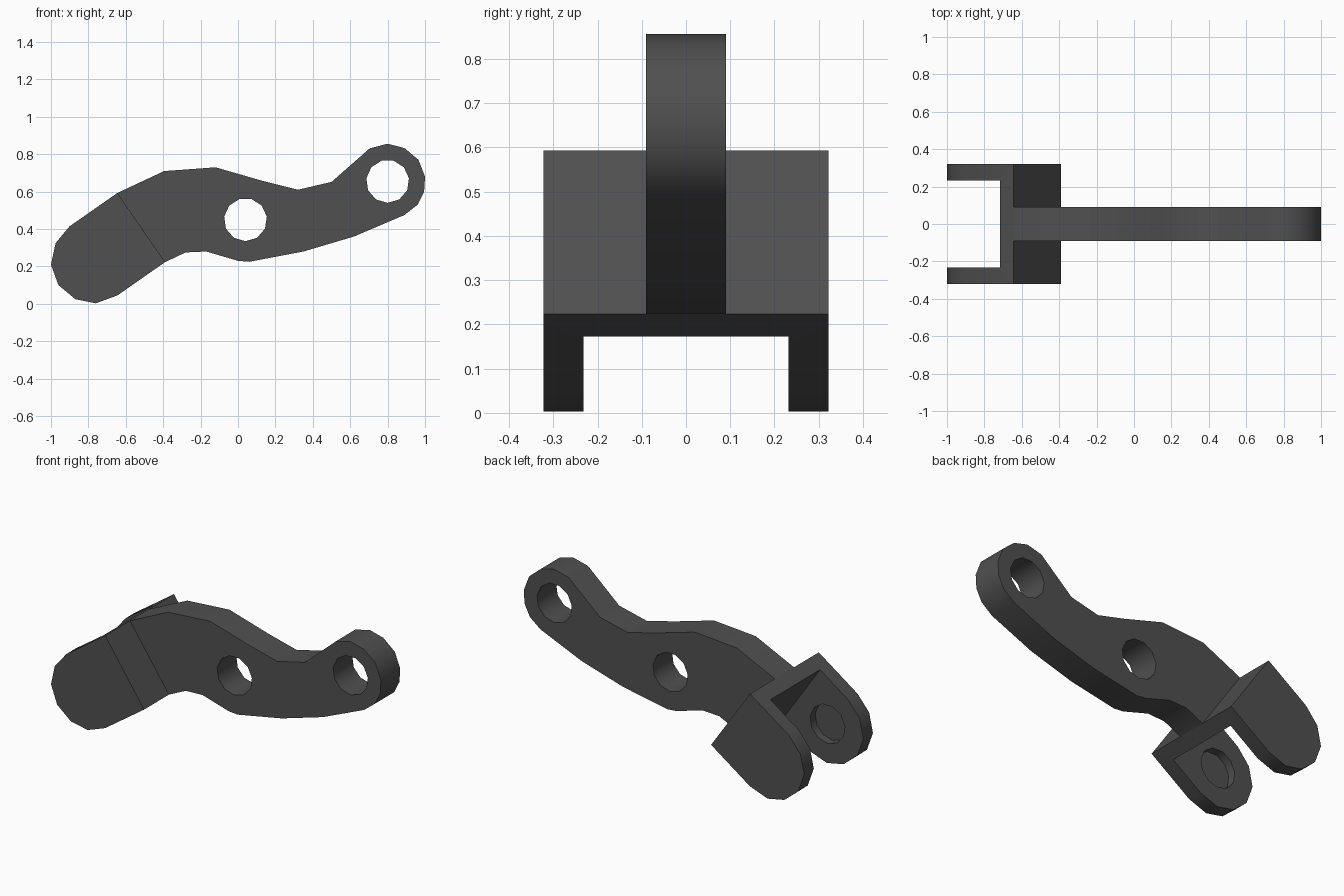
import bpy, bmesh, math
from math import cos, sin

cube = bpy.data.objects.get("Cube")
if cube:
    bpy.data.objects.remove(cube, do_unlink=True)

steel = bpy.data.materials.new("dark_grey")
steel.use_nodes = True
steel.diffuse_color = (0.08, 0.08, 0.08, 1)
steel.node_tree.nodes["Principled BSDF"].inputs["Base Color"].default_value = (0.08, 0.08, 0.08, 1)


def prism(name, outline, half):
    """Side profile in x and z, extruded to both sides of y = 0."""
    bm = bmesh.new()
    face = bm.faces.new([bm.verts.new((x, -half, z)) for x, z in outline])
    grown = bmesh.ops.extrude_face_region(bm, geom=[face])["geom"]
    verts = [g for g in grown if isinstance(g, bmesh.types.BMVert)]
    bmesh.ops.translate(bm, verts=verts, vec=(0, 2 * half, 0))
    bmesh.ops.recalc_face_normals(bm, faces=bm.faces)
    mesh = bpy.data.meshes.new(name)
    bm.to_mesh(mesh)
    bm.free()
    mesh.materials.append(steel)
    obj = bpy.data.objects.new(name, mesh)
    bpy.context.collection.objects.link(obj)
    return obj


def circle(x, z, r=0.115, sides=11):
    turns = [math.tau * (i + 0.25) / sides for i in range(sides)]
    return [(x + r * cos(a), z + r * sin(a)) for a in turns]


def select(obj):
    bpy.ops.object.select_all(action='DESELECT')
    obj.select_set(True)
    bpy.context.view_layer.objects.active = obj


def cut(obj, outline, half):
    cutter = prism("cutter", outline, half)
    cutter.hide_render = True
    mod = obj.modifiers.new("cut", 'BOOLEAN')
    mod.operation = 'DIFFERENCE'
    mod.solver = 'EXACT'
    mod.object = cutter
    select(obj)
    bpy.ops.object.modifier_apply(modifier=mod.name)
    bpy.data.objects.remove(cutter, do_unlink=True)


# Joint line shared by the arm and the fork
top, bottom = (-0.645, 0.593), (-0.39, 0.223)

# Curved lever arm with its two through holes
arm = prism("lever_arm", [
    top, (-0.395, 0.71), (-0.12, 0.73), (0.14, 0.655), (0.32, 0.61),
    (0.5, 0.652), (0.705, 0.832), (0.8, 0.856), (0.89, 0.833), (0.965, 0.77),
    (1, 0.68), (0.995, 0.6), (0.96, 0.53), (0.89, 0.475), (0.62, 0.36),
    (0.35, 0.28), (0.06, 0.225), (0, 0.23), (-0.17, 0.28), (-0.28, 0.275),
    bottom], 0.09)
cut(arm, circle(0.04, 0.45), 0.3)
cut(arm, circle(0.8, 0.655), 0.3)

# Wide fork: rounded block, slotted, with blind pin sockets inside the prongs
fork = prism("fork", [
    top, bottom, (-0.645, 0.045), (-0.76, 0.003), (-0.87, 0.025),
    (-0.96, 0.1), (-1, 0.21), (-0.975, 0.325), (-0.9, 0.415)], 0.322)
cut(fork, [(-0.83, 0.71), (-0.35, 0.01), (-1.01, -0.44), (-1.49, 0.26)], 0.232)
cut(fork, circle(-0.765, 0.235), 0.28)

for part in (arm, fork):
    select(part)
    bpy.ops.object.shade_smooth_by_angle(angle=math.radians(45))
